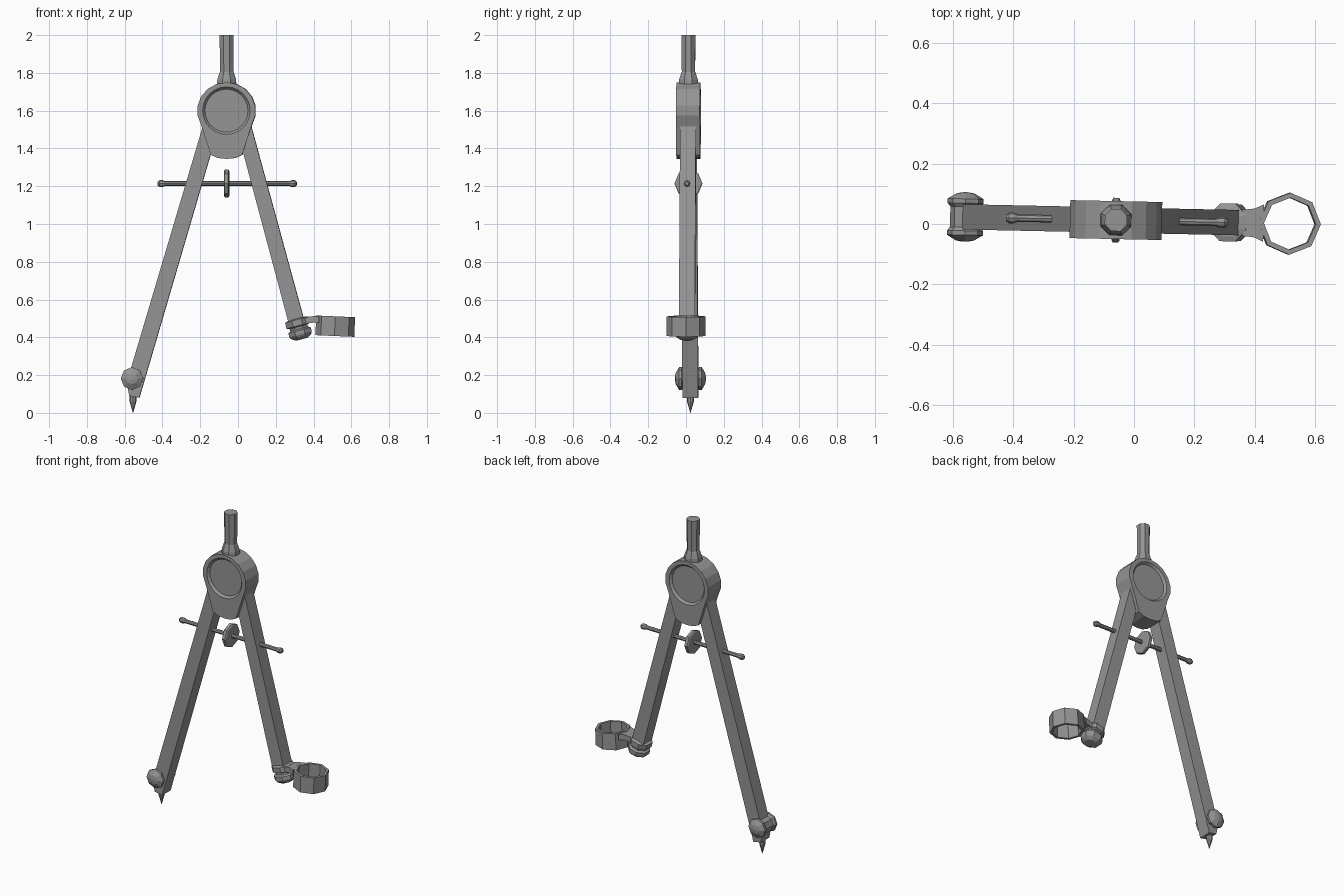
import bpy, bmesh
from math import sin, cos, pi, radians
from mathutils import Matrix, Vector

if "Cube" in bpy.data.objects:
    bpy.data.objects.remove(bpy.data.objects["Cube"])

# The whole compass is turned slightly about z; parts are built in a straight frame
FRAME = Matrix.Translation((-0.06, 0.013, 0)) @ Matrix.Rotation(radians(-1.2), 4, 'Z') @ Matrix.Translation((0.06, 0, 0))
UP = (0, 0, 1)

# Dark grey metal
METAL = bpy.data.materials.new("dark_metal")
METAL.diffuse_color = (0.3, 0.3, 0.3, 1)
METAL.use_nodes = True
METAL.node_tree.nodes["Principled BSDF"].inputs["Base Color"].default_value = METAL.diffuse_color


def finish(bm, name, matrix=Matrix()):
    bmesh.ops.recalc_face_normals(bm, faces=bm.faces[:])
    mesh = bpy.data.meshes.new(name)
    bm.to_mesh(mesh)
    bm.free()
    mesh.transform(FRAME @ matrix)
    mesh.materials.append(METAL)
    ob = bpy.data.objects.new(name, mesh)
    bpy.context.collection.objects.link(ob)
    return ob


def lathe(name, profile, loc, axis=UP, n=8, phase=0.0, loop=False):
    """Faceted turned part from (radius, height) pairs along an axis."""
    bm = bmesh.new()
    rings = [[bm.verts.new((r * cos(2 * pi * (i + phase) / n), r * sin(2 * pi * (i + phase) / n), h))
              for i in range(n)] for r, h in profile]
    pairs = list(zip(rings, rings[1:]))
    if loop:
        pairs.append((rings[-1], rings[0]))
    else:
        bm.faces.new(rings[0])
        bm.faces.new(rings[-1])
    for a, b in pairs:
        for i in range(n):
            j = (i + 1) % n
            bm.faces.new((a[i], a[j], b[j], b[i]))
    rot = Vector(axis).to_track_quat('Z', 'Y').to_matrix().to_4x4()
    return finish(bm, name, Matrix.Translation(loc) @ rot)


def prism(name, points, half):
    """Outline in x, z extruded from -half to half along y."""
    bm = bmesh.new()
    face = bm.faces.new([bm.verts.new((x, -half, z)) for x, z in points])
    ext = bmesh.ops.extrude_face_region(bm, geom=[face])
    verts = [g for g in ext['geom'] if isinstance(g, bmesh.types.BMVert)]
    bmesh.ops.translate(bm, verts=verts, vec=(0, 2 * half, 0))
    # The starting face is consumed by the extrusion, so close that side if open
    bmesh.ops.holes_fill(bm, edges=[e for e in bm.edges if e.is_boundary])
    return finish(bm, name)


# Head: rounded top running into a tapered chin
CX, CZ = -0.06, 1.60
outline = [(CX + 0.155 * cos(radians(a)), CZ + 0.15 * sin(radians(a))) for a in range(-30, 211, 20)]
outline += [(CX - 0.083, 1.366), (CX - 0.045, 1.349), (CX, 1.345), (CX + 0.045, 1.349), (CX + 0.083, 1.366)]
head = prism("hinge_head", outline, 0.063)

# Shallow round recess on both faces of the head
for side, s in (("front", -1), ("back", 1)):
    cutter = lathe("recess_cutter_" + side, [(0.114, -0.014), (0.126, 0.0), (0.126, 0.02)],
                   (CX, s * 0.063, CZ), (0, s, 0), n=24)
    cutter.hide_render = True
    cutter.hide_set(True)
    mod = head.modifiers.new("recess_" + side, 'BOOLEAN')
    mod.object = cutter
    mod.operation = 'DIFFERENCE'
    mod.solver = 'EXACT'

# Grip
lathe("handle", [(0.056, 1.73), (0.053, 1.765), (0.041, 1.80), (0.038, 1.805), (0.04, 2.0)],
      (CX, 0, 0), phase=0.5)

# Legs
prism("needle_leg", [(-0.185, 1.52), (-0.10, 1.52), (-0.522, 0.08), (-0.575, 0.09),
                     (-0.587, 0.15), (-0.577, 0.20)], 0.042)
prism("holder_leg", [(-0.01, 1.52), (0.07, 1.52), (0.351, 0.49), (0.270, 0.47)], 0.042)

# Needle point
lathe("needle", [(0.02, 0.10), (0.018, 0.06), (0.001, 0.0)], (-0.556, 0, 0))

# Clamp screw through the needle leg
clamp = [(0.008, -0.082), (0.03, -0.078), (0.06, -0.06), (0.06, -0.046), (0.05, -0.034)]
clamp += [(r, -h) for r, h in reversed(clamp)]
lathe("needle_clamp_screw", clamp, (-0.56, 0, 0.182), (0, 1, 0))

# Adjusting rod with end knobs and centre wheel
rod = [(0.010, -0.368), (0.018, -0.358), (0.018, -0.342), (0.0125, -0.328)]
rod += [(r, -h) for r, h in reversed(rod)]
lathe("adjusting_rod", rod, (CX + 0.003, 0, 1.214), (1, 0, 0))
lathe("adjusting_wheel", [(0.066, -0.014), (0.074, -0.009), (0.074, 0.009), (0.066, 0.014)],
      (CX, 0, 1.214), (1, 0, 0))

# Clamp screw at the end of the holder leg, along the leg axis
lathe("holder_clamp_screw", [(0.035, -0.062), (0.058, -0.048), (0.066, -0.036), (0.066, -0.014),
                             (0.052, -0.006), (0.052, 0.006), (0.068, 0.012), (0.068, 0.044), (0.05, 0.05)],
      (0.322, 0, 0.45), (-0.26, 0, 0.966), phase=0.5)

# Arm joining the clamp to the ring
bm = bmesh.new()
sections = [(0.31, 0.042, 0.45, 0.485), (0.375, 0.045, 0.475, 0.509),
            (0.40, 0.048, 0.478, 0.512), (0.43, 0.062, 0.476, 0.511)]
rings = [[bm.verts.new(p) for p in ((x, -w, lo), (x, w, lo), (x, w, hi), (x, -w, hi))]
         for x, w, lo, hi in sections]
for a, b in zip(rings, rings[1:]):
    for i in range(4):
        j = (i + 1) % 4
        bm.faces.new((a[i], a[j], b[j], b[i]))
bm.faces.new(rings[0])
bm.faces.new(rings[-1])
finish(bm, "holder_arm")

# Pencil ring
lathe("pencil_ring", [(0.103, -0.052), (0.103, 0.052), (0.086, 0.052), (0.086, -0.052)],
      (0.515, 0, 0.459), (sin(radians(2.5)), 0, cos(radians(2.5))), loop=True)
